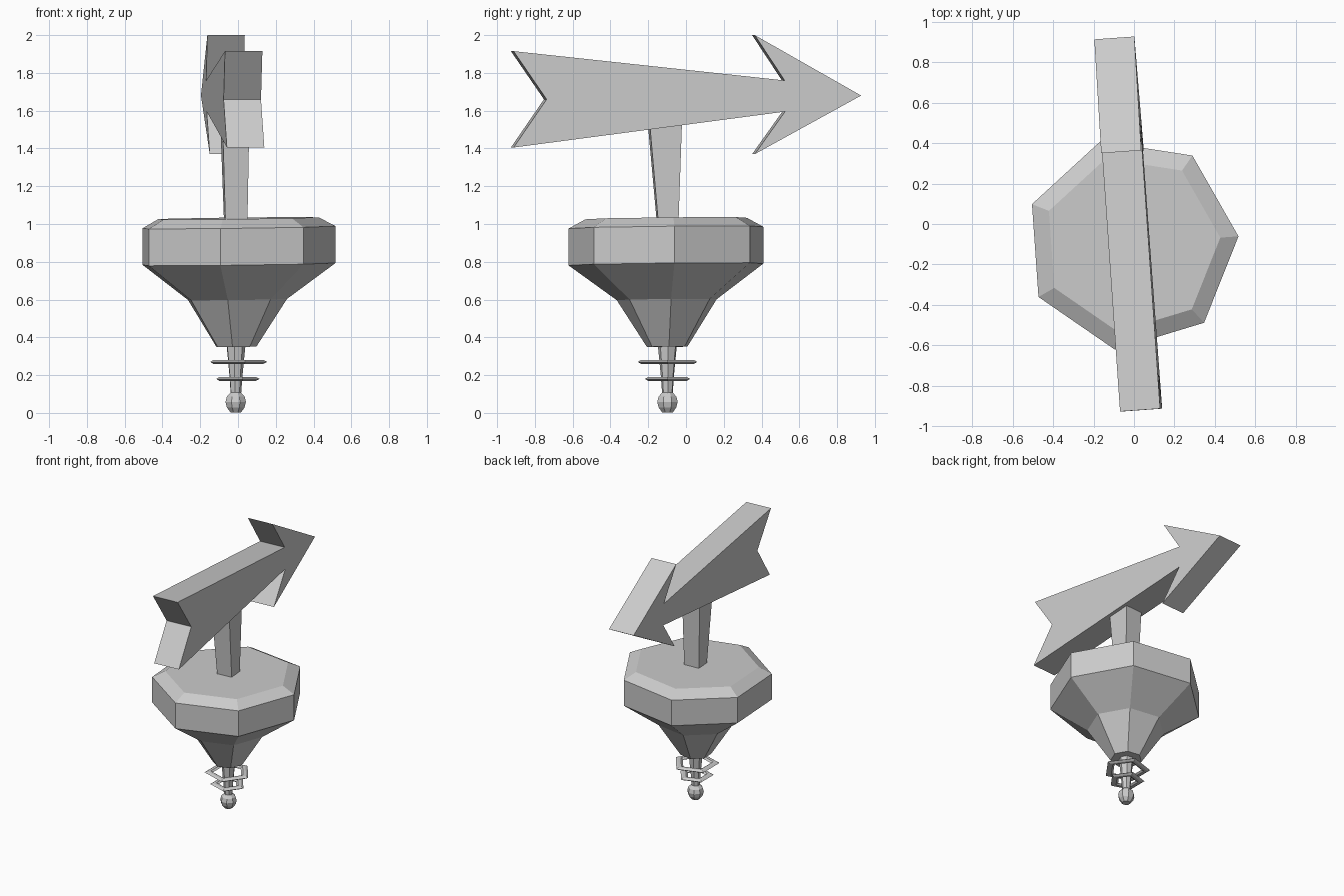
import bpy, bmesh, math
from mathutils import Vector

if "Cube" in bpy.data.objects:
    bpy.data.objects.remove(bpy.data.objects["Cube"])

AXIS = Vector((-0.012, -0.098, 0))   # shared vertical axis of the spinning body


def finish(name, bm):
    bmesh.ops.recalc_face_normals(bm, faces=bm.faces)
    mesh = bpy.data.meshes.new(name)
    bm.to_mesh(mesh)
    bm.free()
    obj = bpy.data.objects.new(name, mesh)
    bpy.context.collection.objects.link(obj)
    return obj


def lathe(name, profile, sides, start=0.0, ring=False, tilt=(0, 0)):
    """Revolve (radius, z) points; ring closes the profile, otherwise the ends are capped."""
    bm = bmesh.new()
    loops = []
    for r, z in profile:
        loop = []
        for i in range(sides):
            a = math.radians(start) + math.tau * i / sides
            x, y = r * math.cos(a), r * math.sin(a)
            loop.append(bm.verts.new(AXIS + Vector((x, y, z + tilt[0] * x + tilt[1] * y))))
        loops.append(loop)
    pairs = list(zip(loops, loops[1:]))
    if ring:
        pairs.append((loops[-1], loops[0]))
    else:
        bm.faces.new(loops[0])
        bm.faces.new(loops[-1])
    for a, b in pairs:
        for i in range(sides):
            j = (i + 1) % sides
            bm.faces.new((a[i], a[j], b[j], b[i]))
    return finish(name, bm)


def bridge(name, first, second):
    """Solid between two matching outlines."""
    bm = bmesh.new()
    a = [bm.verts.new(p) for p in first]
    b = [bm.verts.new(p) for p in second]
    bm.faces.new(a)
    bm.faces.new(b)
    for i in range(len(a)):
        j = (i + 1) % len(a)
        bm.faces.new((a[i], a[j], b[j], b[i]))
    return finish(name, bm)


# Seven-sided body, very slightly tilted
lathe("body", [(0.11, 0.35), (0.272, 0.60), (0.53, 0.787), (0.53, 0.982), (0.44, 1.03)],
      7, start=4, tilt=(0.012, 0.01))

# Stem and ball foot
lathe("stem", [(0.028, 0.09), (0.036, 0.20), (0.052, 0.36)], 7, start=4)
ball = [(0.0585 * math.sin(math.pi * k / 6), 0.058 - 0.058 * math.cos(math.pi * k / 6))
        for k in range(1, 6)]
ball[0] = (0.03, 0.002)
lathe("ball_foot", ball, 8, start=22.5)

# Two thin pentagonal rings around the stem
for name, r, z in (("upper_ring", 0.166, 0.27), ("lower_ring", 0.126, 0.18)):
    lathe(name, [(r, z), (r - 0.018, z + 0.01), (r - 0.043, z + 0.01),
                 (r - 0.06, z), (r - 0.043, z - 0.01), (r - 0.018, z - 0.01)], 5, ring=True)


# Tapered post, turned to follow the arrow
def post_section(cx, cy, hx, hy, z):
    c, s = math.cos(math.radians(4.1)), math.sin(math.radians(4.1))
    return [(cx + c * x - s * y, cy + s * x + c * y, z)
            for x, y in ((-hx, -hy), (hx, -hy), (hx, hy), (-hx, hy))]


bridge("post", post_section(-0.012, -0.097, 0.058, 0.053, 1.0),
       post_section(-0.017, -0.112, 0.071, 0.086, 1.54))

# Arrow sign: one outline (y, z) given thickness, turned and leaning a little
outline = [(-0.92, 1.915), (0.515, 1.76), (0.357, 2.0), (0.92, 1.68),
           (0.357, 1.37), (0.517, 1.595), (-0.92, 1.405), (-0.745, 1.66)]


def arrow_side(u):
    return [(-0.031 - 0.0717 * y - 0.02 * (z - 1.67) + u, y + 0.072 * u, z) for y, z in outline]


bridge("arrow", arrow_side(-0.099), arrow_side(0.099))
